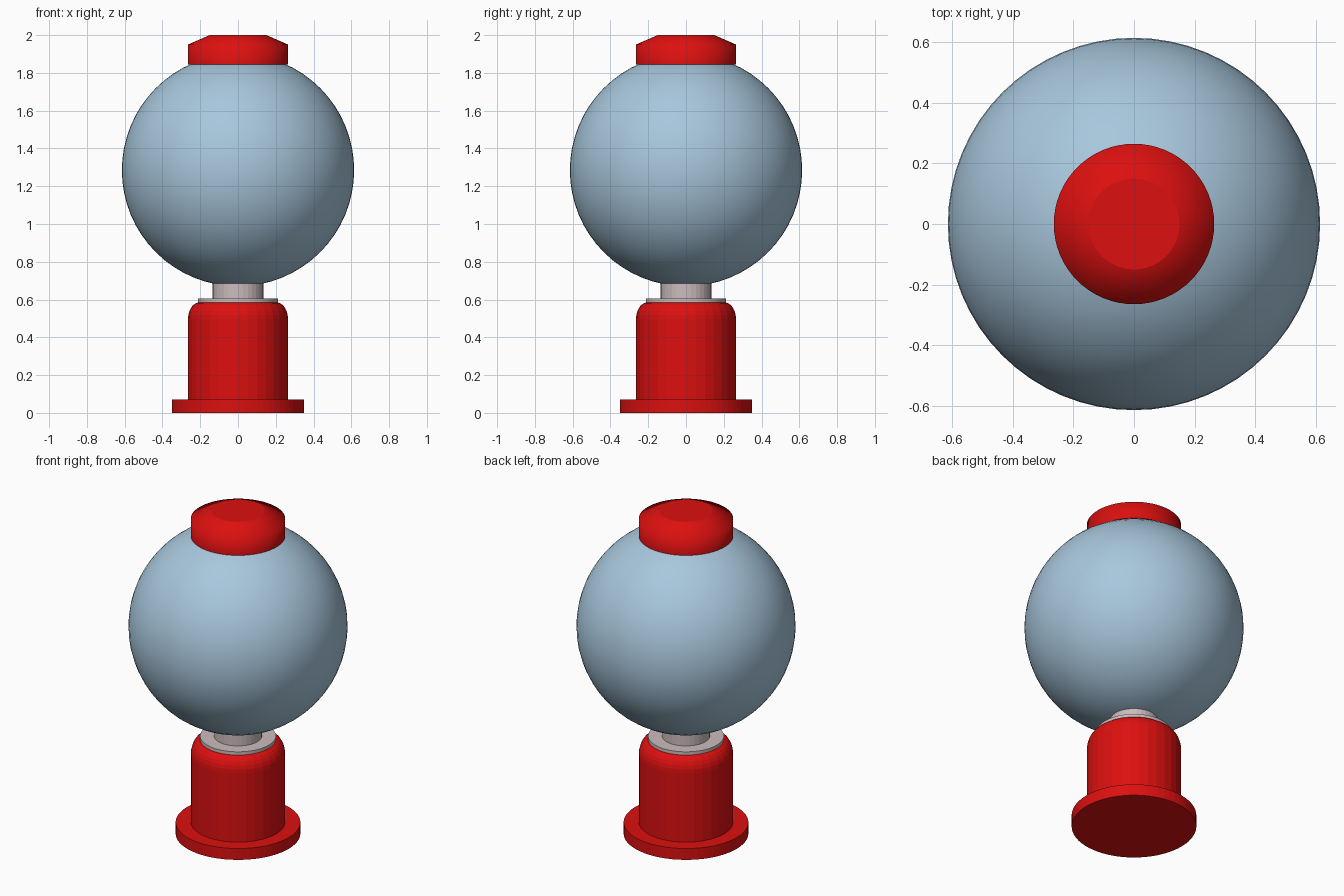
import bpy
import math
import bmesh

if "Cube" in bpy.data.objects:
    bpy.data.objects.remove(bpy.data.objects["Cube"], do_unlink=True)


def material(name, rgb):
    mat = bpy.data.materials.new(name)
    mat.use_nodes = True
    color = (*rgb, 1)
    mat.diffuse_color = color
    mat.node_tree.nodes["Principled BSDF"].inputs["Base Color"].default_value = color
    return mat


red = material("red enamel", (0.72, 0.005, 0.005))
glass = material("pale blue glass", (0.39, 0.57, 0.72))
metal = material("warm grey metal", (0.60, 0.50, 0.51))


def turned(name, profile, mat, sides=32, smooth=False):
    """Turn a (radius, height) profile around z and close both ends."""
    bm = bmesh.new()
    rings = []
    for radius, z in profile:
        rings.append([bm.verts.new((radius * math.cos(math.tau * i / sides),
                                    radius * math.sin(math.tau * i / sides), z))
                      for i in range(sides)])
    for low, high in zip(rings, rings[1:]):
        for i in range(sides):
            j = (i + 1) % sides
            bm.faces.new((low[i], low[j], high[j], high[i])).smooth = smooth
    bm.faces.new(rings[0][::-1])
    bm.faces.new(rings[-1])
    # Keep the flat bottom crisp
    for edge in bm.edges:
        if all(v in rings[0] for v in edge.verts):
            edge.smooth = False
        if all(v in rings[-1] for v in edge.verts):
            edge.smooth = False
    mesh = bpy.data.meshes.new(name)
    bm.to_mesh(mesh)
    bm.free()
    mesh.materials.append(mat)
    obj = bpy.data.objects.new(name, mesh)
    bpy.context.collection.objects.link(obj)
    return obj


# Stand: foot plate and pedestal with a rounded shoulder
turned("foot_plate", [(0.35, 0), (0.35, 0.07)], red, sides=64)
shoulder = [(0.205 + 0.06 * math.cos(a), 0.495 + 0.09 * math.sin(a))
            for a in (math.radians(15 * k) for k in range(7))]
turned("pedestal", [(0.265, 0.07)] + shoulder, red)

# Metal collar and neck
turned("collar", [(0.213, 0.585), (0.213, 0.605)], metal, sides=64)
turned("neck", [(0.135, 0.605), (0.135, 0.72)], metal)

# Globe
bpy.ops.mesh.primitive_uv_sphere_add(segments=64, ring_count=32, radius=0.615,
                                     location=(0, 0, 1.285))
globe = bpy.context.object
globe.name = "globe"
globe.data.materials.append(glass)
bpy.ops.object.shade_smooth()

# Lid with a sloped rim
turned("lid", [(0.265, 1.845), (0.265, 1.95), (0.15, 2.0)], red, sides=64, smooth=True)
